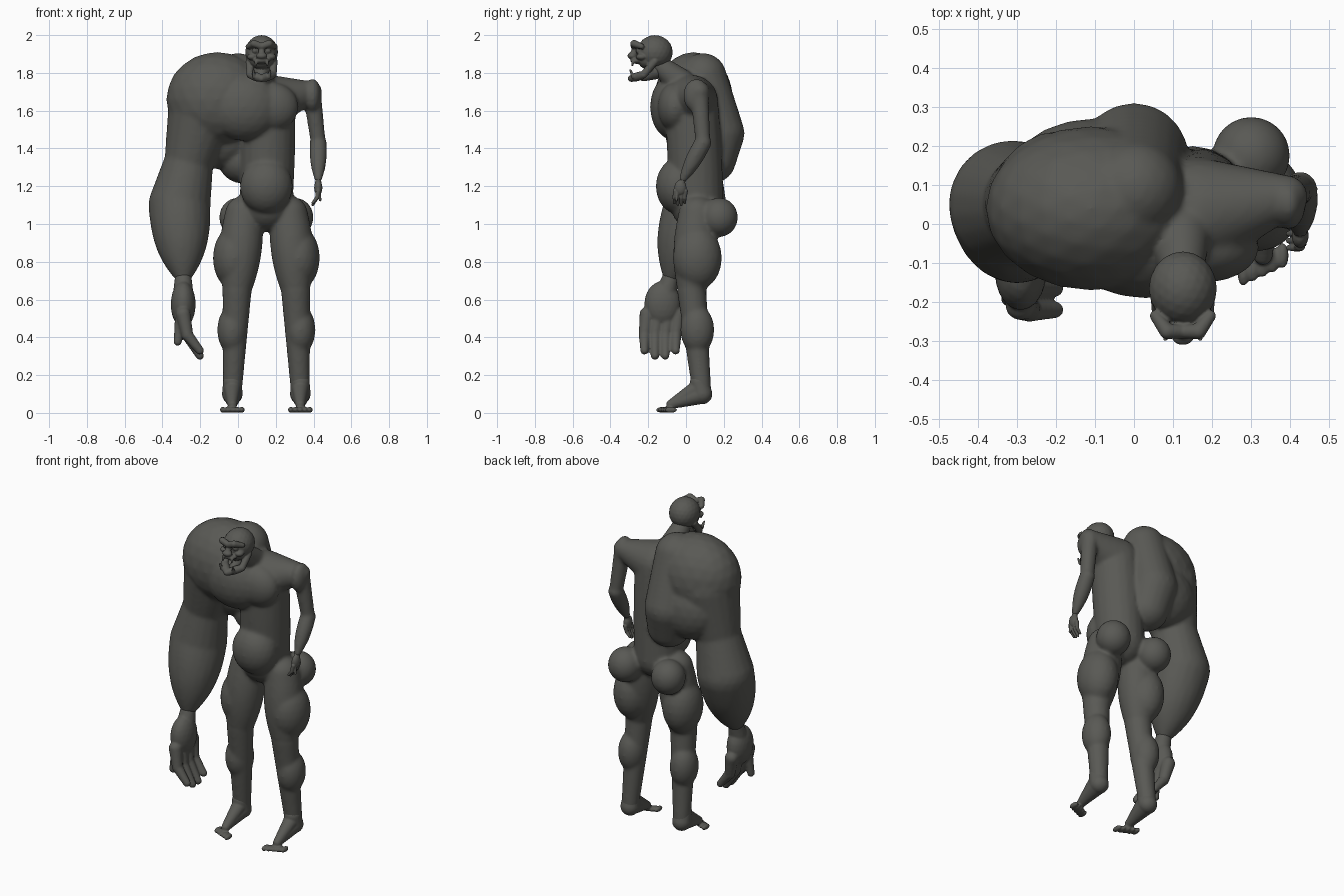
import bpy, bmesh
from math import sin, pi
from mathutils import Matrix, Vector

cube = bpy.data.objects.get("Cube")
if cube:
    bpy.data.objects.remove(cube)

colour = (0.1, 0.1, 0.09, 1)
skin = bpy.data.materials.new("dark grey skin")
skin.use_nodes = True
skin.diffuse_color = colour
skin.node_tree.nodes["Principled BSDF"].inputs["Base Color"].default_value = colour


def blob(bm, centre, radii):
    """Add one ellipsoid."""
    matrix = Matrix.Translation(centre) @ Matrix.Diagonal((*radii, 1))
    bmesh.ops.create_icosphere(bm, subdivisions=3, radius=1, matrix=matrix)


def limb(bm, start, end, thick, thin, bulge=0):
    """Sweep a sphere from start to end, tapering and swelling midway."""
    start, end = Vector(start), Vector(end)
    steps = 6 + int((end - start).length * 40)
    for step in range(steps + 1):
        t = step / steps
        radius = thick + (thin - thick) * t + bulge * sin(pi * t)
        blob(bm, start.lerp(end, t), [radius] * 3)


def finish(name, bm, voxel, rounds=4):
    """Fuse the overlapping forms into one smooth skin."""
    rough = bpy.data.meshes.new(name)
    bm.to_mesh(rough)
    bm.free()
    part = bpy.data.objects.new(name, rough)
    bpy.context.collection.objects.link(part)
    fuse = part.modifiers.new("fuse", 'REMESH')
    fuse.mode = 'VOXEL'
    fuse.voxel_size = voxel
    soften = part.modifiers.new("soften", 'SMOOTH')
    soften.iterations = rounds
    bpy.context.view_layer.update()
    graph = bpy.context.evaluated_depsgraph_get()
    part.data = bpy.data.meshes.new_from_object(part.evaluated_get(graph))
    part.modifiers.clear()
    bpy.data.meshes.remove(rough)
    part.data.materials.clear()
    part.data.materials.append(skin)
    for face in part.data.polygons:
        face.use_smooth = True
        face.material_index = 0


def make_hand(name, wrist, length, curl):
    """Build a hanging hand whose fingers curl along x."""
    bm = bmesh.new()
    wrist = Vector(wrist)

    def place(x, y, z):
        return wrist + length * Vector((x, y, z))

    palm = place(0, -.1, -.33)
    limb(bm, wrist, palm, length * .1, length * .14)
    blob(bm, palm, length * Vector((.15, .22, .28)))
    for finger in range(4):
        row = (finger - 1.5) / 8
        middle = place(curl / 4, row - .13, -.7)
        tip = place(curl, row - .13, abs(row) / 2 - .98)
        limb(bm, place(0, row - .1, -.45), middle, length * .09, length * .07)
        limb(bm, middle, tip, length * .07, length * .05)
    limb(bm, place(0, -.2, -.25), place(-curl / 3, -.25, -.78),
         length * .09, length * .05)
    finish(name, bm, length / 60, 3)


# Joints
pelvis, ribs = (.15, .06, 1.1), (.165, .03, 1.65)
neck, skull = (.12, -.03, 1.75), Vector((.125, -.165, 1.91))
big_shoulder, big_elbow = (-.18, .05, 1.62), (-.26, .05, 1.33)
big_forearm, big_wrist = (-.31, .05, 1.1), (-.29, -.08, .72)
thin_shoulder, thin_elbow = (.39, .07, 1.7), (.425, .09, 1.43)
thin_wrist = (.425, -.015, 1.24)

# Torso, belly and chest
body = bmesh.new()
limb(body, pelvis, ribs, .14, .14, .005)
blob(body, (.15, -.04, 1.2), (.14, .12, .15))
blob(body, (.18, -.06, 1.62), (.14, .09, .13))
blob(body, (.03, -.06, 1.62), (.2, .13, .18))

# Swollen shoulder, ridge down the back, giant arm
blob(body, (-.11, .04, 1.66), (.27, .21, .25))
blob(body, (-.1, .12, 1.49), (.22, .15, .2))
limb(body, (0, .09, 1.78), (0, .17, 1.48), .125, .14)
limb(body, (0, .17, 1.48), (.02, .14, 1.34), .14, .125)
limb(body, big_shoulder, big_elbow, .19, .13)
limb(body, big_elbow, big_forearm, .13, .165)
limb(body, big_forearm, big_wrist, .165, .04, .035)

# Thin shoulder and arm
limb(body, ribs, thin_shoulder, .14, .055)
blob(body, (.395, .055, 1.68), (.045, .07, .09))
limb(body, thin_shoulder, thin_elbow, .05, .04)
limb(body, thin_elbow, thin_wrist, .045, .022, .01)

# Neck
limb(body, (.125, -.15, 1.85), neck, .05, .075)

# Legs, buttocks and feet, mirrored about the pelvis
for side, name in ((1, "left_foot"), (-1, "right_foot")):
    def stand(out, y, z):
        return Vector((pelvis[0] + side * out, y, z))

    knee, ankle = stand(.155, .03, .65), stand(.18, .085, .1)
    blob(body, stand(.15, .175, 1.035), (.1, .1, .105))
    limb(body, stand(.12, .06, 1.05), knee, .1, .075, .025)
    blob(body, stand(.17, .06, .82), (.113, .13, .17))
    limb(body, knee, ankle, .078, .05)
    blob(body, stand(.18, .06, .44), (.08, .09, .13))

    foot = bmesh.new()
    ball = stand(.18, -.08, .045)
    limb(foot, stand(.18, .07, .16), ankle, .05, .055)
    limb(foot, ankle, ball, .053, .025)
    limb(foot, stand(.18, .06, .13), ball, .045, .025)
    for toe in range(5):
        blob(foot, stand(.13 + toe / 40, -.125 + toe / 90, .016),
             (.016, .034, .016))
    finish(name, foot, .006, 3)
finish("body", body, .01, 8)

# Hands
make_hand("right_hand", big_wrist, .44, .2)
make_hand("left_hand", thin_wrist, .145, -.2)

# Head: skull, nose and upper jaw
head = bmesh.new()


def face(x, y, z):
    return skull + Vector((x, y, z))


blob(head, skull, (.087, .095, .09))
blob(head, face(0, -.04, -.04), (.065, .05, .05))
limb(head, face(0, -.1, .02), face(0, -.12, -.02), .015, .02)
blob(head, face(0, -.12, -.02), (.03, .025, .018))
blob(head, face(0, -.09, -.045), (.045, .04, .018))
# Throat and tongue
limb(head, face(0, 0, -.1), face(0, -.06, -.135), .045, .02)
for side in (1, -1):
    # Brow, eye and cheek
    limb(head, face(0, -.11, .03), face(side * .04, -.11, .045), .018, .02)
    limb(head, face(side * .04, -.11, .045), face(side * .07, -.07, .03), .02, .015)
    blob(head, face(side * .035, -.085, .007), [.016] * 3)
    blob(head, face(side * .05, -.07, -.025), (.027, .03, .018))
    # Open lower jaw
    hinge, corner = face(side * .065, 0, -.05), face(side * .06, -.06, -.12)
    chin = face(0, -.125, -.14)
    limb(head, hinge, corner, .02, .02)
    limb(head, corner, chin, .02, .018, .005)
    # Tusk and upper tooth
    limb(head, face(side * .04, -.115, -.13), face(side * .045, -.13, -.095), .011, .006)
    limb(head, face(side * .03, -.115, -.05), face(side * .03, -.12, -.07), .009, .006)
finish("head", head, .0045, 3)
